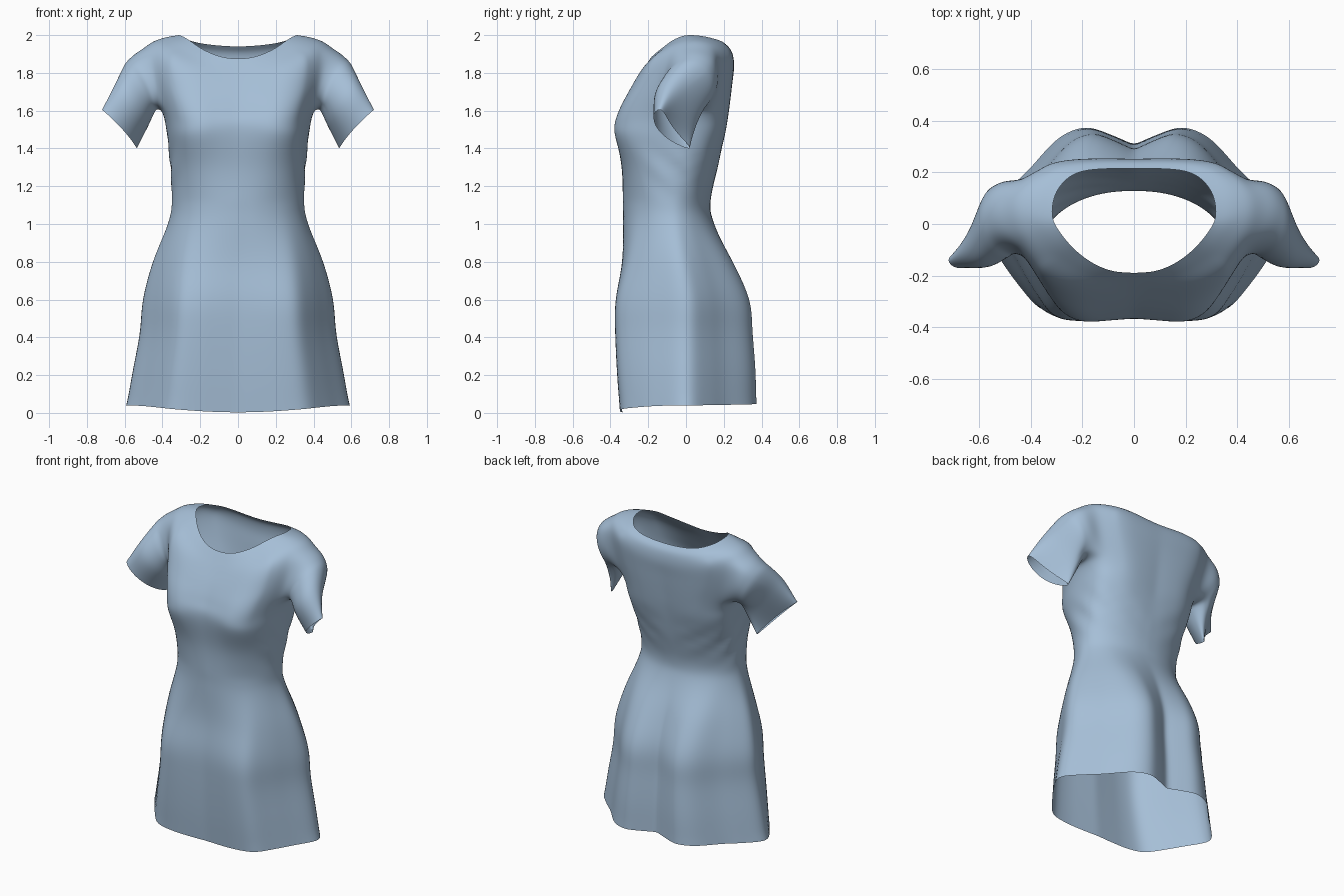
import bpy, bmesh, math
from mathutils import Vector

if "Cube" in bpy.data.objects:
    bpy.data.objects.remove(bpy.data.objects["Cube"])

N, SUB = 36, 4          # columns per half, steps between key rows


def spline(pts, u):
    """Catmull-Rom point at parameter u (in key units)."""
    n = len(pts) - 1
    i = min(int(u), n - 1)
    f = u - i
    b, c = pts[i], pts[i + 1]
    a = pts[i - 1] if i > 0 else b * 2 - c
    d = pts[i + 2] if i + 2 <= n else c * 2 - b
    return (b * 2 + (c - a) * f + (a * 2 - b * 5 + c * 4 - d) * f * f
            + (b * 3 - a - c * 3 + d) * f ** 3) * 0.5


# half cross-sections, front centre -> side -> back centre (unit scale)
def section(*p):
    return [Vector(q) for q in p]


skirt = section((0, -.96), (.21, -.985), (.41, -1), (.6, -.95), (.74, -.7), (.87, -.39), (1, 0),
                (.86, .3), (.69, .55), (.5, .88), (.32, 1), (.16, .93), (0, .82))
waist = section(*((math.sin(math.pi * k / 12), -math.cos(math.pi * k / 12)) for k in range(13)))
bust = section((0, -.96), (.27, -.985), (.53, -1), (.74, -.9), (.88, -.68), (.97, -.36), (1, 0),
               (.98, .38), (.89, .67), (.7, .88), (.5, .98), (.25, 1), (0, .98))
neck = section((0, -1), (.25, -.97), (.47, -.85), (.66, -.66), (.8, -.46), (.92, -.23), (1, 0),
               (1, .3), (.94, .58), (.8, .83), (.6, .96), (.3, 1), (0, 1))
sections = [skirt, waist, bust, neck]

# key rows: z front, z side, z back, half width, y front, y side, y back, section blend
rows = [Vector(r) for r in (
    (.003, .04, .05, .597, -.35, 0, .375, 0),
    (.2, .22, .23, .565, -.365, 0, .37, 0),
    (.42, .42, .42, .527, -.375, 0, .355, 0),
    (.6, .6, .6, .51, -.375, 0, .34, .05),
    (.8, .8, .8, .455, -.345, -.03, .26, .35),
    (1.0, 1.0, 1.0, .372, -.335, -.06, .155, .85),
    (1.12, 1.12, 1.12, .35, -.335, -.07, .13, 1),
    (1.3, 1.3, 1.3, .358, -.345, -.06, .17, 1.4),
    (1.5, 1.47, 1.49, .375, -.382, -.03, .21, 2),
    (1.6, 1.6, 1.62, .40, -.355, 0, .23, 2),
    (1.69, 1.75, 1.74, .45, -.31, .02, .245, 2.2),
    (1.77, 1.945, 1.83, .48, -.26, .03, .255, 2.5),
    (1.83, 1.985, 1.9, .395, -.22, .03, .245, 2.8),
    (1.875, 2.0, 1.94, .315, -.19, .02, .215, 3))]


def body_point(r, j):
    zf, zs, zb, hx, yf, yc, yb, w = r
    w = min(max(w, 0), 3)
    k = min(int(w), 2)
    u = 12 * j / N
    p = spline(sections[k], u).lerp(spline(sections[k + 1], u), w - k)
    s = math.sin(math.pi * (j / N - .5)) ** 2
    front = j < N / 2
    x = hx * p.x if 0 < j < N else 0
    y = yc + p.y * ((yc - yf) if front else (yb - yc))
    z = zs + ((zf if front else zb) - zs) * s
    # diagonal waist creases on the side and back
    mask = math.exp(-((z - 1.3) / .11) ** 2) * min(max((j / N - .3) * 5, 0), 1) * min(x / .12, 1)
    g = 1 + .04 * mask * math.sin(40 * (z + .9 * y - .5 * x))
    return Vector((x * g, y * g, z))


bm = bmesh.new()

# body with an opening left for the arm
R = (len(rows) - 1) * SUB
grid = []
for i in range(R + 1):
    r = spline(rows, i / SUB)
    grid.append([bm.verts.new(body_point(r, j)) for j in range(N + 1)])
r0, r1, c0, c1 = 9 * SUB, 11 * SUB, N // 2 - 4, N // 2 + 6
for i in range(R):
    for j in range(N):
        if not (r0 <= i < r1 and c0 <= j < c1):
            bm.faces.new((grid[i][j], grid[i][j + 1], grid[i + 1][j + 1], grid[i + 1][j]))

# sleeve: starts on the armhole loop, ends in a flattened cuff
loop = ([grid[r0][j] for j in range(c0, c1)] + [grid[i][c1] for i in range(r0, r1)]
        + [grid[r1][j] for j in range(c1, c0, -1)] + [grid[i][c0] for i in range(r1, r0, -1)])
ys, zs = [v.co.y for v in loop], [v.co.z for v in loop]
cy, cz = (min(ys) + max(ys)) / 2, (min(zs) + max(zs)) / 2
hy, hz = (max(ys) - min(ys)) / 2, (max(zs) - min(zs)) / 2
# sleeve rings: top point, bottom point, front vector, bend
rings = [[Vector(v) for v in q] for q in (
    ((.575, .025, 1.88), (.435, .015, 1.6), (-.02, -.145, 0), (0, 0, 0)),
    ((.645, -.085, 1.75), (.48, .02, 1.51), (-.02, -.1, 0), (0, -.03, 0)),
    ((.72, -.14, 1.605), (.535, .015, 1.4), (0, -.045, 0), (-.015, -.045, 0)))]
paths = []
for v in loop:
    a = math.atan2(-(v.co.y - cy) / hy, (v.co.z - cz) / hz)
    c, s = math.cos(a), math.sin(a)
    paths.append([v.co.copy()] + [(t + b) / 2 + (t - b) / 2 * c + f * s + d * s * s
                                  for t, b, f, d in rings])
prev, blend = loop, []
for k in range(1, 3 * 5 + 1):
    cur = [bm.verts.new(spline(p, k / 5)) for p in paths]
    for a in range(len(cur)):
        b = (a + 1) % len(cur)
        bm.faces.new((prev[a], prev[b], cur[b], cur[a]))
    if k < 6:
        blend += cur
    prev = cur


# soften the cloth, then the shoulder seam more strongly
def soften(verts, times):
    for _ in range(times):
        bmesh.ops.smooth_vert(bm, verts=verts, factor=.5, use_axis_x=True,
                              use_axis_y=True, use_axis_z=True)


soften([v for row in grid[1:-1] for v in row[1:-1] if v.link_faces], 1)
soften(blend + [grid[i][j] for i in range(r0 - 2, r1 + 4) for j in range(c0 - 3, c1 + 4)
                if grid[i][j].link_faces], 6)
bmesh.ops.delete(bm, geom=[v for v in bm.verts if not v.link_faces], context='VERTS')
bmesh.ops.recalc_face_normals(bm, faces=bm.faces)

mesh = bpy.data.meshes.new("dress")
bm.to_mesh(mesh)
bm.free()
mesh.shade_smooth()
dress = bpy.data.objects.new("dress", mesh)
bpy.context.collection.objects.link(dress)
m = dress.modifiers.new("mirror", 'MIRROR')
m.use_clip = True
m.merge_threshold = .0005
sub = dress.modifiers.new("smooth", 'SUBSURF')
sub.levels = sub.render_levels = 1

# pale blue cloth
cloth = bpy.data.materials.new("blue_cloth")
cloth.diffuse_color = (.38, .52, .68, 1)
cloth.use_nodes = True
cloth.node_tree.nodes["Principled BSDF"].inputs["Base Color"].default_value = cloth.diffuse_color
mesh.materials.append(cloth)
